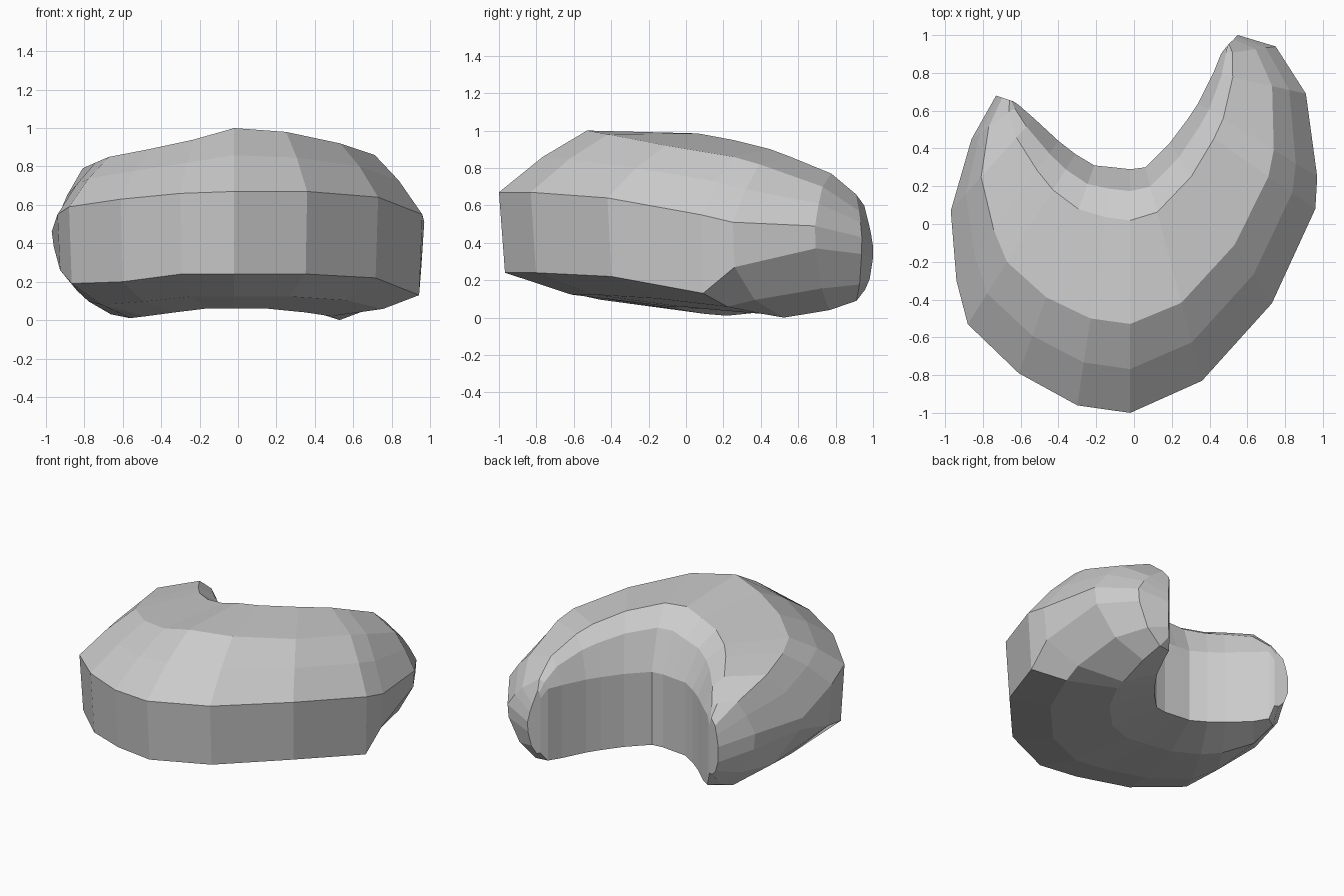
import bpy, bmesh

# Stations along the bean: outer xy, inner xy, z of lower outer edge,
# upper outer edge, crown, inner ridge, underside
STATIONS = [
    (-.73, .68, -.64, .65, .31, .42, .56, .60, .20),
    (-.86, .45, -.61, .63, .35, .46, .69, .68, .10),
    (-.97, .07, -.53, .56, .38, .46, .79, .81, .03),
    (-.94, -.30, -.40, .44, .26, .55, .82, .86, .01),
    (-.88, -.53, -.31, .37, .19, .59, .85, .88, .02),
    (-.61, -.79, -.21, .31, .20, .63, .89, .91, .04),
    (-.30, -.96, -.11, .30, .24, .66, .94, .94, .06),
    (-.02, -1.0, -.02, .29, .24, .67, 1.0, .98, .06),
    (.36, -.83, .06, .30, .24, .67, .98, .985, .06),
    (.73, -.42, .19, .43, .22, .64, .92, .95, .04),
    (.96, .08, .28, .55, .13, .55, .86, .90, .02),
    (.97, .25, .34, .64, .27, .51, .82, .86, .00),
    (.91, .69, .42, .80, .37, .49, .70, .77, .04),
    (.75, .94, .46, .90, .34, .43, .57, .66, .09),
    (.55, 1.0, .49, .94, .31, .38, .50, .60, .15),
]
WALL_TOP, WALL_BOTTOM = .60, .08


def mix(a, b, t):
    return a + (b - a) * t


def section(ox, oy, nx, ny, low, high, crown, ridge, under):
    """Closed cross-section: (fraction from outer to inner side, height)."""
    wall_top = min(WALL_TOP, ridge - .06)
    profile = [
        (.025, low), (0, high), (.18, mix(high, crown, .57)), (.365, crown),
        (.79, ridge), (.91, mix(ridge, wall_top, .3)), (1, wall_top),
        (1, max(WALL_BOTTOM, under)), (.70, under), (.30, mix(low, under, .65)),
    ]
    return [(mix(ox, nx, t), mix(oy, ny, t), z) for t, z in profile]


# Curved bean body lofted through the sections
bm = bmesh.new()
rings = [[bm.verts.new(p) for p in section(*s)] for s in STATIONS]
for a, b in zip(rings, rings[1:]):
    for i in range(len(a)):
        j = (i + 1) % len(a)
        bm.faces.new((a[i], a[j], b[j], b[i]))

# End caps
bm.faces.new(rings[0])
bm.faces.new(rings[-1])
bmesh.ops.recalc_face_normals(bm, faces=bm.faces)

mesh = bpy.data.meshes.new("bean_body")
bm.to_mesh(mesh)
bm.free()
bpy.context.collection.objects.link(bpy.data.objects.new("bean_body", mesh))
